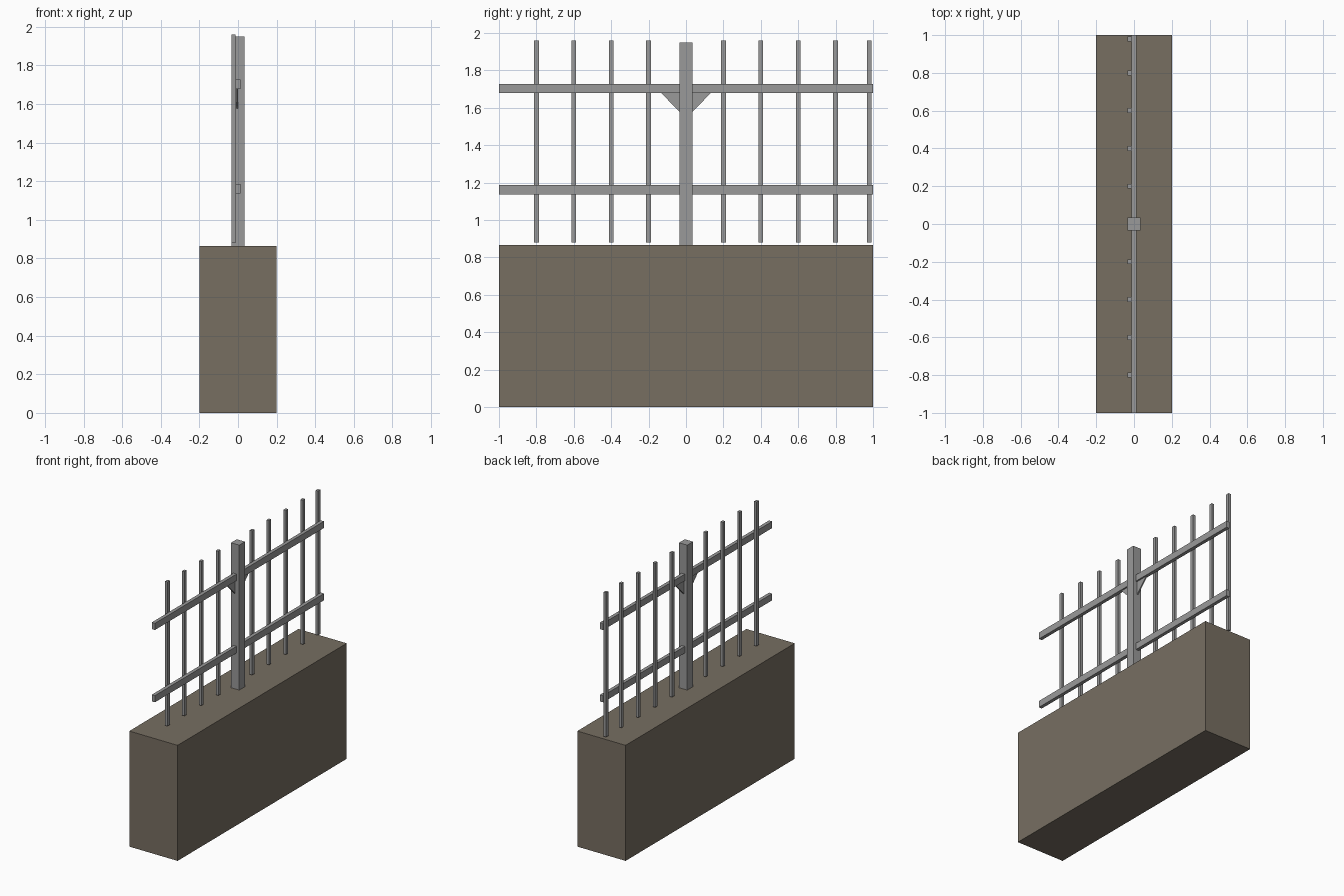
import bpy, bmesh

if "Cube" in bpy.data.objects:
    bpy.data.objects.remove(bpy.data.objects["Cube"])


def material(name, rgb):
    m = bpy.data.materials.new(name)
    m.diffuse_color = (*rgb, 1.0)
    m.use_nodes = True
    m.node_tree.nodes["Principled BSDF"].inputs["Base Color"].default_value = m.diffuse_color
    return m


stone = material("brown_stone", (0.184, 0.157, 0.121))
metal = material("grey_metal", (0.32, 0.32, 0.32))


def finish(name, bm, mat):
    bmesh.ops.recalc_face_normals(bm, faces=bm.faces)
    mesh = bpy.data.meshes.new(name)
    bm.to_mesh(mesh)
    bm.free()
    mesh.materials.append(mat)
    obj = bpy.data.objects.new(name, mesh)
    bpy.context.collection.objects.link(obj)
    return obj


def box(name, x, y, z, mat):
    """Box from (min, max) pairs on each axis."""
    bm = bmesh.new()
    bmesh.ops.create_cube(bm, size=1.0)
    for v in bm.verts:
        for i, (lo, hi) in enumerate((x, y, z)):
            v.co[i] = hi if v.co[i] > 0 else lo
    return finish(name, bm, mat)


def gusset(name, side, mat):
    """Triangular plate bracing the post against the upper rail."""
    bm = bmesh.new()
    profile = [(0.034, 1.68), (0.134, 1.68), (0.034, 1.578)]
    face = bm.faces.new([bm.verts.new((-0.008, side * y, z)) for y, z in profile])
    ext = bmesh.ops.extrude_face_region(bm, geom=[face], use_keep_orig=True)
    for v in ext["geom"]:
        if isinstance(v, bmesh.types.BMVert):
            v.co.x = 0.001
    return finish(name, bm, mat)


# Low wall and central post
box("wall", (-0.2, 0.2), (-1, 1), (0, 0.865), stone)
box("post", (-0.034, 0.034), (-0.034, 0.034), (0.865, 1.95), metal)

# Two horizontal rails, each running outward from the post
for level, z in (("lower", (1.137, 1.187)), ("upper", (1.678, 1.728))):
    box(level + "_rail_front", (-0.014, 0.012), (-1, -0.034), z, metal)
    box(level + "_rail_back", (-0.014, 0.012), (0.034, 1), z, metal)

# Gusset brackets under the upper rail
gusset("gusset_front", -1, metal)
gusset("gusset_back", 1, metal)

# Upright bars on the left side of the rails
for i, y in enumerate([-0.8, -0.6, -0.4, -0.2, 0.2, 0.4, 0.6, 0.8, 0.98]):
    box(f"bar_{i + 1}", (-0.034, -0.014), (y - 0.013, y + 0.013), (0.88, 1.96), metal)
